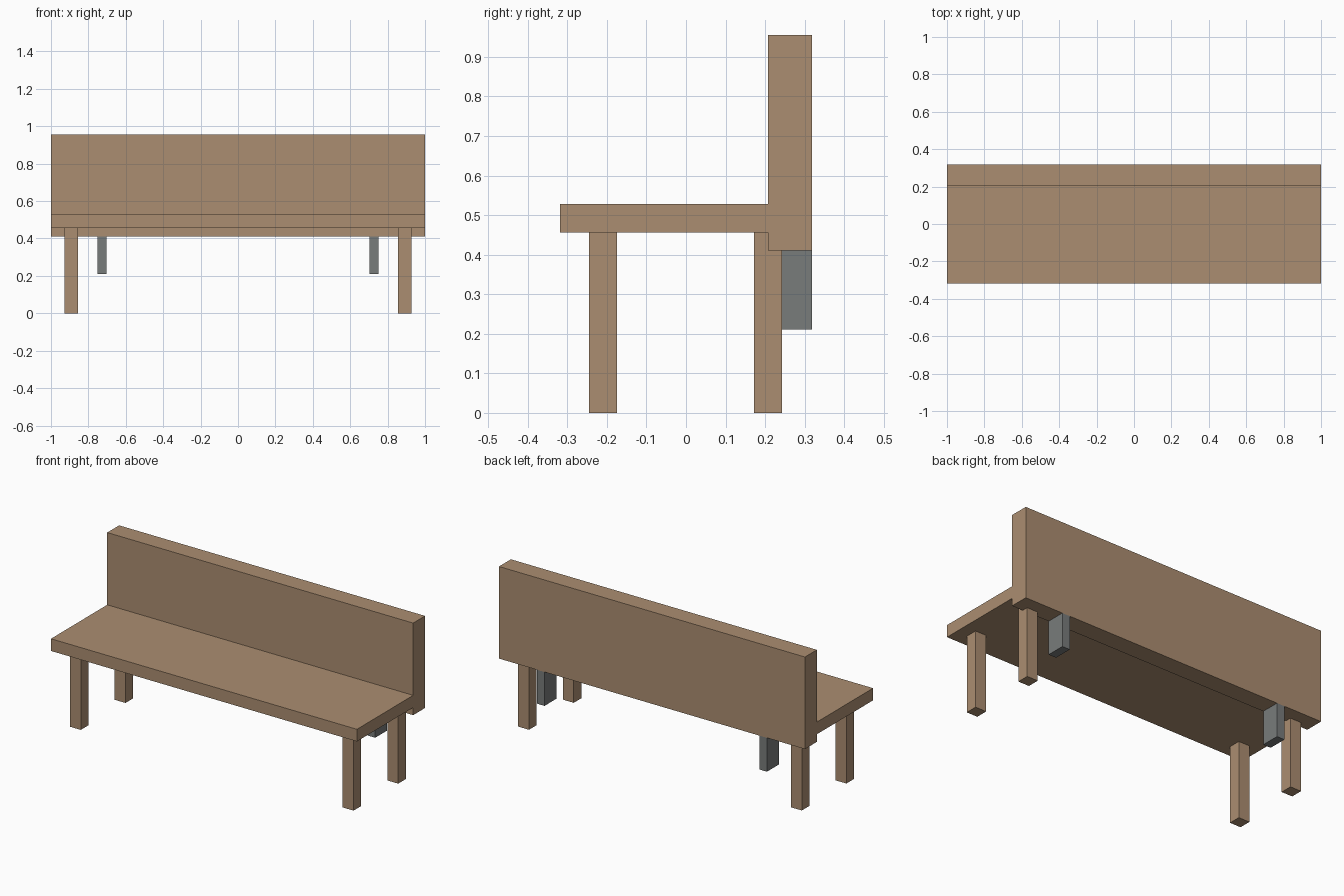
import bpy
import bmesh
from mathutils import Vector

cube = bpy.data.objects.get("Cube")
if cube:
    bpy.data.objects.remove(cube, do_unlink=True)


def material(name, rgb):
    mat = bpy.data.materials.new(name)
    mat.use_nodes = True
    color = (*rgb, 1.0)
    mat.diffuse_color = color
    mat.node_tree.nodes["Principled BSDF"].inputs["Base Color"].default_value = color
    return mat


def box(name, low, high, mat):
    """Flat-sided box between two opposite corners."""
    low, high = Vector(low), Vector(high)
    size, centre = high - low, (low + high) / 2
    mesh = bpy.data.meshes.new(name)
    bm = bmesh.new()
    bmesh.ops.create_cube(bm, size=1.0)
    bmesh.ops.scale(bm, vec=size, verts=bm.verts)
    bm.to_mesh(mesh)
    bm.free()
    mesh.materials.append(mat)
    obj = bpy.data.objects.new(name, mesh)
    obj.location = centre
    bpy.context.scene.collection.objects.link(obj)
    return obj


def pair(name, low, high, mat):
    """Matching boxes on the left (+x) and right (-x)."""
    box("left_" + name, low, high, mat)
    box("right_" + name, (-high[0], low[1], low[2]), (-low[0], high[1], high[2]), mat)


wood = material("tan wood", (0.41, 0.27, 0.165))
metal = material("grey metal", (0.19, 0.2, 0.198))

seat_under, seat_top = 0.456, 0.528
back_front, back_rear, back_under = 0.207, 0.318, 0.411

# Seat plank and backrest
box("seat", (-1, -0.318, seat_under), (1, back_front, seat_top), wood)
box("backrest", (-1, back_front, back_under), (1, back_rear, 0.955), wood)

# Four square legs
for name, y in (("front_leg", -0.245), ("back_leg", 0.172)):
    pair(name, (0.856, y, 0), (0.927, y + 0.071, seat_under), wood)

# Metal brackets hanging under the backrest
pair("bracket", (0.702, back_front, 0.211), (0.752, back_rear, back_under), metal)
